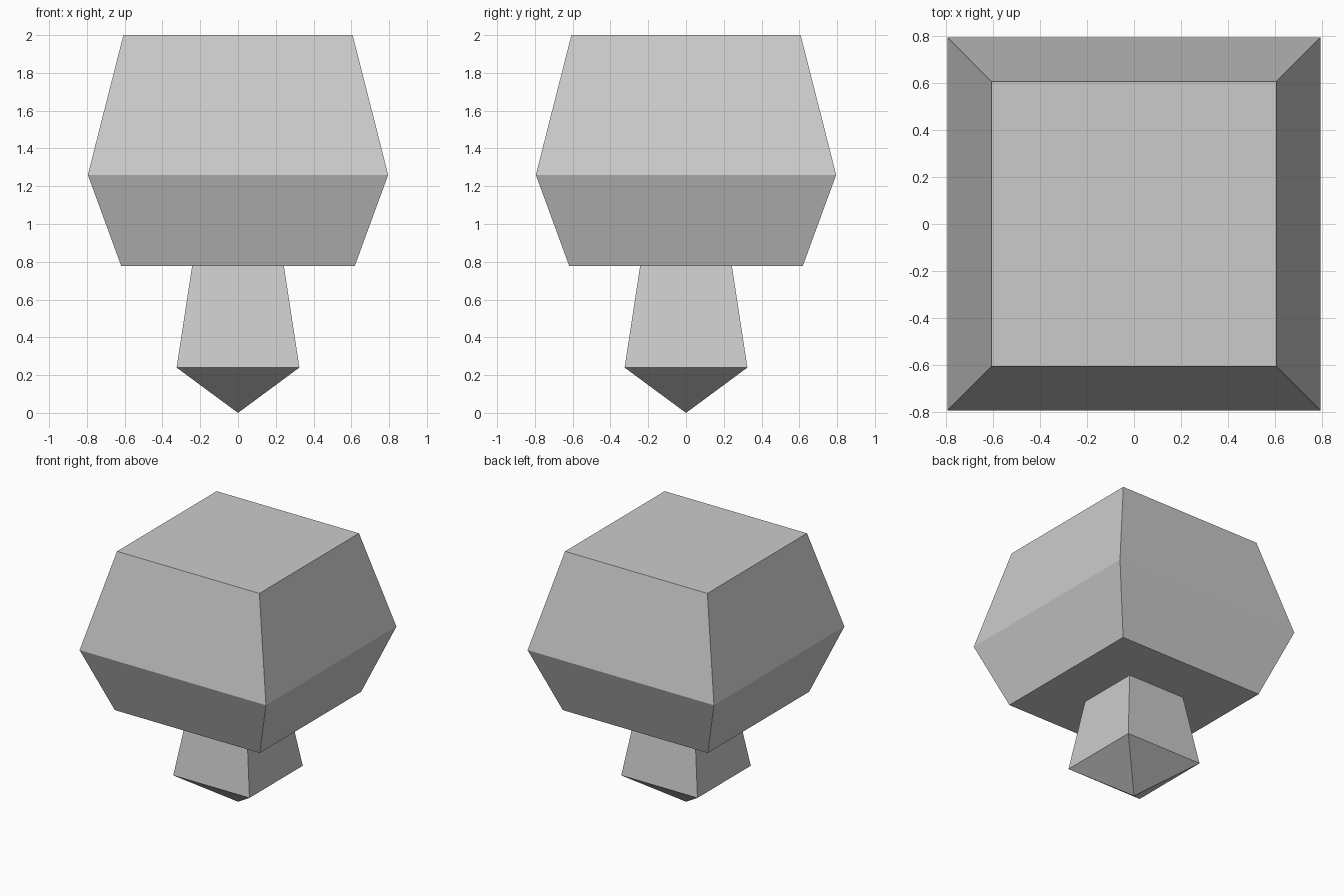
import bpy
import bmesh

default_cube = bpy.data.objects.get("Cube")
if default_cube:
    bpy.data.objects.remove(default_cube, do_unlink=True)

# One plain grey for the whole tree
grey = bpy.data.materials.new("light_grey")
grey.use_nodes = True
colour = (0.6, 0.6, 0.6, 1.0)
grey.diffuse_color = colour
grey.node_tree.nodes["Principled BSDF"].inputs["Base Color"].default_value = colour


def square_loft(name, profile):
    """Stack square rings (half width, height); a zero width makes a point."""
    bm = bmesh.new()
    rings = []
    for half, z in profile:
        if half == 0:
            rings.append([bm.verts.new((0, 0, z))] * 4)
        else:
            corners = [(-1, -1), (1, -1), (1, 1), (-1, 1)]
            rings.append([bm.verts.new((sx * half, sy * half, z)) for sx, sy in corners])
    for low, high in zip(rings, rings[1:]):
        for i in range(4):
            j = (i + 1) % 4
            bm.faces.new(dict.fromkeys((low[i], low[j], high[j], high[i])))
    for ring in (rings[0], rings[-1]):
        if ring[0] is not ring[1]:
            bm.faces.new(ring)
    bmesh.ops.recalc_face_normals(bm, faces=bm.faces[:])
    mesh = bpy.data.meshes.new(name)
    bm.to_mesh(mesh)
    bm.free()
    mesh.materials.append(grey)
    obj = bpy.data.objects.new(name, mesh)
    bpy.context.collection.objects.link(obj)
    return obj


# Tapered trunk with a pointed root
square_loft("trunk", [(0, 0), (0.325, 0.24), (0.243, 0.777)])

# Faceted block crown
square_loft("crown", [(0.618, 0.777), (0.795, 1.26), (0.607, 2.0)])
